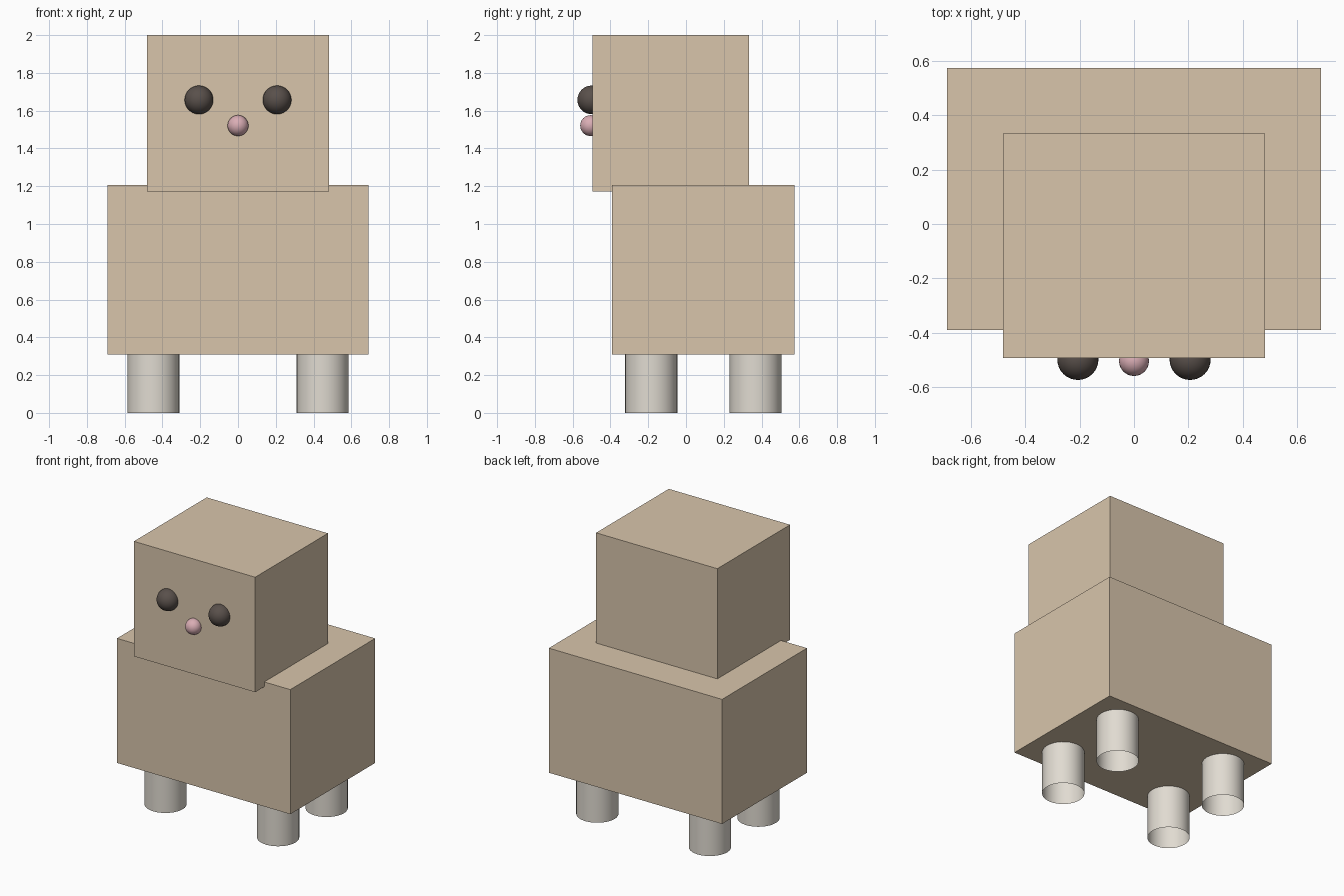
import bpy

if "Cube" in bpy.data.objects:
    bpy.data.objects.remove(bpy.data.objects["Cube"])

U = 2 / 14.5      # design unit
BACK = 0.092      # y centre of body and legs


def material(name, rgb):
    m = bpy.data.materials.new(name)
    m.diffuse_color = (*rgb, 1)
    m.use_nodes = True
    m.node_tree.nodes["Principled BSDF"].inputs["Base Color"].default_value = m.diffuse_color
    return m


TAN = material("tan", (0.69, 0.56, 0.41))
CREAM = material("cream", (0.75, 0.71, 0.64))
DARK = material("dark_brown", (0.10, 0.08, 0.07))
PINK = material("pink", (0.70, 0.42, 0.46))


def finish(name, mat, smooth=False):
    ob = bpy.context.object
    ob.name = name
    ob.data.materials.append(mat)
    if smooth:
        bpy.ops.object.shade_smooth_by_angle()
    return ob


def box(name, size, loc, mat):
    bpy.ops.mesh.primitive_cube_add(size=1, location=loc)
    bpy.context.object.scale = size
    bpy.ops.object.transform_apply(location=False, rotation=False, scale=True)
    return finish(name, mat)


def ball(name, r, loc, mat):
    bpy.ops.mesh.primitive_uv_sphere_add(segments=32, ring_count=16, radius=r, location=loc)
    return finish(name, mat, True)


# Body and head blocks, the head sunk slightly into the body
box("body", (10 * U, 7 * U, 6.5 * U), (0, BACK, 5.5 * U), TAN)
box("head", (7 * U, 6 * U, 6 * U), (0, BACK - 1.25 * U, 11.5 * U), TAN)

# Four open tube legs
for side, sx in (("left", -1), ("right", 1)):
    for end, sy in (("front", -1), ("back", 1)):
        bpy.ops.mesh.primitive_cylinder_add(
            vertices=32, radius=U, depth=2.5 * U, end_fill_type='NOTHING',
            location=(sx * 3.25 * U, BACK + sy * 2 * U, 1.25 * U))
        finish(f"{end}_{side}_leg", CREAM, True)

    # Eyes
    ball(f"{side}_eye", 0.55 * U, (sx * 1.5 * U, -0.499, 1.657), DARK)

# Nose
ball("nose", 0.4 * U, (0, -0.505, 1.521), PINK)
